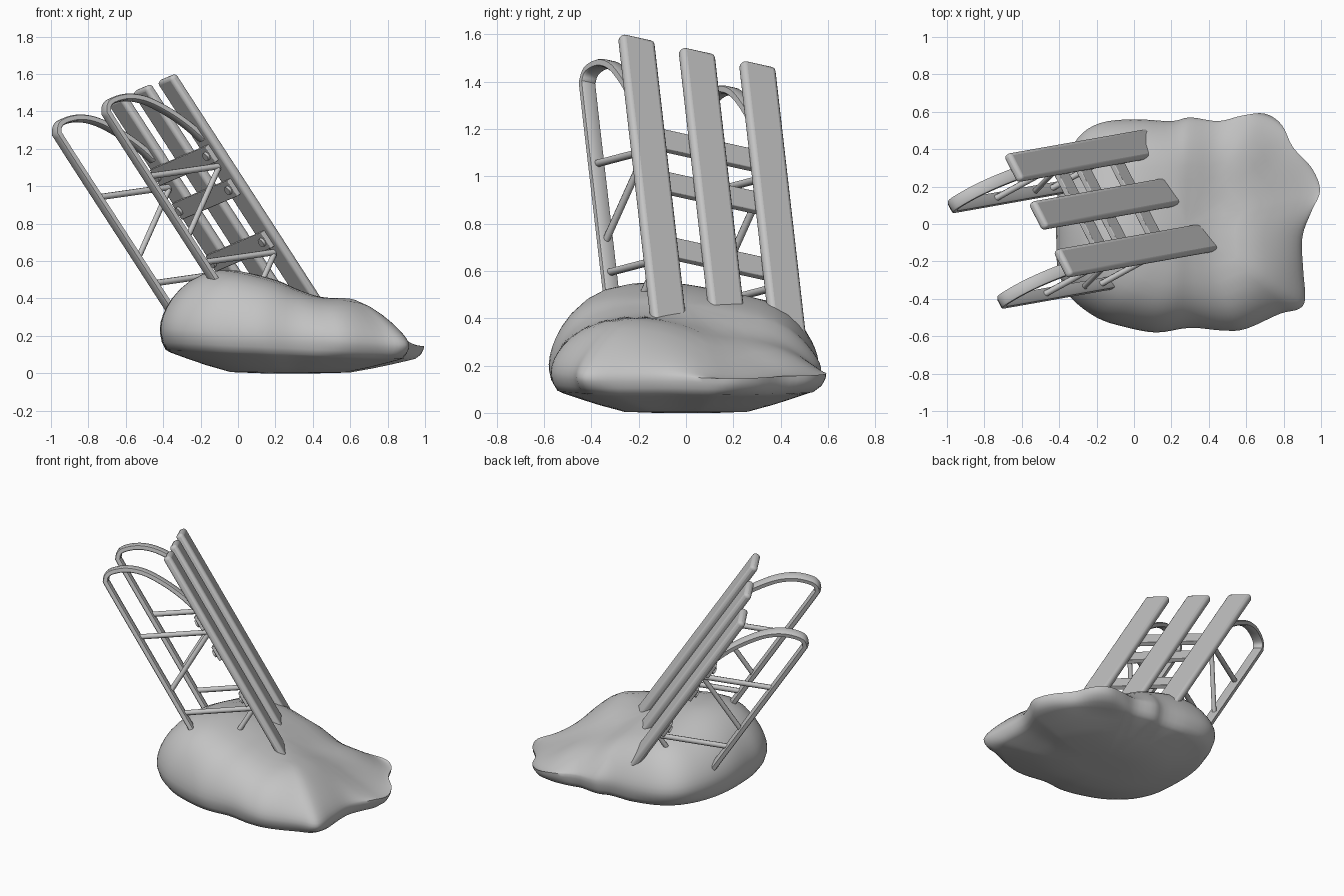
import bpy, bmesh, math
from mathutils import Vector, Matrix

cube = bpy.data.objects.get("Cube")
if cube:
    bpy.data.objects.remove(cube, do_unlink=True)

grey = bpy.data.materials.new("plain_grey")
grey.use_nodes = True
grey.diffuse_color = (0.55, 0.55, 0.55, 1)
grey.node_tree.nodes["Principled BSDF"].inputs["Base Color"].default_value = (0.55, 0.55, 0.55, 1)

# Tilted sled frame: local x runs down the slats, y across them, z out of the deck
down = Vector((0.541, 0.096, -0.836)).normalized()
out = down.cross(Vector((-0.45, 0.87, -0.19))).normalized()
across = out.cross(down)
FRAME = Matrix.Translation((-0.495, 0.057, 1.533)) @ Matrix((down, across, out)).transposed().to_4x4()
SPACING = 0.293


def finish(name, bm, matrix=FRAME, bevel=0.0, angle=30):
    bmesh.ops.recalc_face_normals(bm, faces=bm.faces)
    mesh = bpy.data.meshes.new(name)
    bm.to_mesh(mesh)
    bm.free()
    mesh.materials.append(grey)
    ob = bpy.data.objects.new(name, mesh)
    bpy.context.collection.objects.link(ob)
    ob.matrix_world = matrix
    if bevel:
        mod = ob.modifiers.new("Bevel", 'BEVEL')
        mod.width, mod.segments = bevel, 3
    bpy.ops.object.select_all(action='DESELECT')
    ob.select_set(True)
    bpy.context.view_layer.objects.active = ob
    bpy.ops.object.shade_smooth_by_angle(angle=math.radians(angle))
    return ob


def box(name, centre, size, bevel):
    bm = bmesh.new()
    bmesh.ops.create_cube(bm, size=1, matrix=Matrix.Translation(centre) @ Matrix.Diagonal((*size, 1)))
    return finish(name, bm, bevel=bevel)


def rod(name, a, b, radius, sides=8):
    a, b = Vector(a), Vector(b)
    turn = (b - a).to_track_quat('Z', 'Y').to_matrix().to_4x4()
    bm = bmesh.new()
    bmesh.ops.create_cone(bm, cap_ends=True, segments=sides, radius1=radius, radius2=radius,
                          depth=(b - a).length, matrix=Matrix.Translation((a + b) / 2) @ turn)
    return finish(name, bm, angle=50)


def smooth_path(points, steps, cyclic):
    """Catmull-Rom curve through 2D points."""
    pts = [Vector(p) for p in points]
    n = len(pts)
    get = (lambda i: pts[i % n]) if cyclic else (lambda i: pts[max(0, min(n - 1, i))])
    path = []
    for i in range(n if cyclic else n - 1):
        a, b, c, d = (get(i + k) for k in (-1, 0, 1, 2))
        for s in range(steps):
            t = s / steps
            path.append(0.5 * (2 * b + (c - a) * t + (2 * a - 5 * b + 4 * c - d) * t ** 2
                               + (3 * b - a - 3 * c + d) * t ** 3))
    return path if cyclic else path + [pts[-1]]


def bridge(bm, r1, r2):
    for i in range(len(r1)):
        j = (i + 1) % len(r1)
        bm.faces.new((r1[i], r1[j], r2[j], r2[i]))


# Curled runner: flat strip swept along a bent path
def runner(name, y, width=0.066, thick=0.034):
    bend = [(1.2, -0.45), (0.6, -0.45), (0.02, -0.45), (-0.05, -0.442), (-0.077, -0.395),
            (-0.045, -0.295), (0.03, -0.207), (0.15, -0.13), (0.27, -0.075), (0.38, -0.04)]
    path = smooth_path(bend, 5, False)
    bm = bmesh.new()
    rings = []
    for i, p in enumerate(path):
        t = (path[min(i + 1, len(path) - 1)] - path[max(i - 1, 0)]).normalized()
        side = Vector((-t.y, t.x)) * thick / 2
        rings.append([bm.verts.new((p.x + s * side.x, y + w * width / 2, p.y + s * side.y))
                      for s, w in ((1, .7), (.7, 1), (-.7, 1), (-1, .7), (-1, -.7), (-.7, -1), (.7, -1), (1, -.7))])
    for r1, r2 in zip(rings, rings[1:]):
        bridge(bm, r1, r2)
    bm.faces.new(rings[0])
    bm.faces.new(rings[-1])
    return finish(name, bm, angle=40)


# Deck slats
for name, k in (("right", -1), ("middle", 0), ("left", 1)):
    box(name + "_slat", (0.755, k * SPACING, -0.025), (1.52, 0.164, 0.05), 0.02)

# Crossbars with bolts under the deck
for i, x in enumerate((0.465, 0.682, 1.015)):
    box(f"crossbar_{i + 1}", (x, 0, -0.06), (0.1, 0.66, 0.03), 0.004)
    for side, k in (("right", -1), ("left", 1)):
        rod(f"{side}_bolt_{i + 1}", (x, k * SPACING, -0.06), (x, k * SPACING, -0.09), 0.024, 12)

# Runners with leaning posts and diagonal braces
for name, y in (("right", -SPACING), ("left", SPACING)):
    runner(name + "_runner", y)
    for part, x in (("upper", 0.365), ("lower", 0.915)):
        rod(f"{name}_{part}_post", (x, y, -0.45), (x + 0.19, y, -0.03), 0.017)
        rod(f"{name}_{part}_brace", (x + 0.19, y, -0.06), (x + 0.395, y, -0.45), 0.016)

# Snow mound: rings shrinking from a wavy outline towards the crown
OUTLINE = [(-.415, -.1), (-.415, .1), (-.375, .3), (-.3, .46), (-.18, .54), (0, .56), (.2, .55), (.3, .57),
           (.45, .55), (.58, .58), (.7, .59), (.79, .53), (.85, .41), (.95, .3), (.995, .18), (.95, .07),
           (.9, -.07), (.905, -.25), (.915, -.4), (.88, -.455), (.78, -.48), (.6, -.56), (.48, -.57),
           (.3, -.555), (.12, -.58), (-.05, -.55), (-.2, -.5), (-.34, -.39), (-.405, -.25)]
CREST = smooth_path([(-.45, .50), (-.3, .54), (-.15, .56), (0, .55), (.2, .50), (.32, .45), (.45, .41), (.6, .41),
                     (.75, .36), (1.05, .22)], 6, False)
MID = Vector((0.28, 0))


def ease(x, lo, hi):
    t = max(0, min(1, (x - lo) / (hi - lo)))
    return t * t * (3 - 2 * t)


def crest(x, y):
    for a, b in zip(CREST, CREST[1:]):
        if x <= b.x:
            z = a.y + (b.y - a.y) * (x - a.x) / (b.x - a.x)
            break
    z -= (0.9 if y > 0 else 0.5) * y ** 4 + 0.05 * ease(y, -0.1, 0.3)
    return z - 0.09 * ease(x, 0.25, 0.75) * ease(y, -0.3, 0.2)


def base_scale(p):
    """Share of the outline radius where the rounded underside ends."""
    d = p - MID
    oval = (abs(d.x / 0.64) ** 2.5 + abs(d.y / 0.53) ** 2.5) ** -0.4
    return min(0.92, oval)


bm = bmesh.new()
outline = smooth_path(OUTLINE, 4, True)
# Each level: share of its zone, either underside, flank or top
LEVELS = [("under", t) for t in (0.25, 0.5, 0.7, 0.85, 1)] + [("flank", t) for t in (0.3, 0.6, 0.85)]
LEVELS += [("top", s) for s in (1, .992, .975, .95, .91, .85, .77, .67, .55, .42, .28, .14)]
rings = []
for zone, t in LEVELS:
    ring = []
    for p in outline:
        base = base_scale(p)
        rim = 0.24 - 0.068 * (p.x + 0.4)
        edge = 0.11 - 0.03 * (p.x + 0.4)
        if zone == "under":
            s, z = base * t, edge * max(0, (t - 0.45) / 0.55) ** 1.2
        elif zone == "flank":
            s = base + (1 - base) * math.sin(t * math.pi / 2)
            z = edge + (rim - edge) * (1 - math.cos(t * math.pi / 2))
        else:
            s = t
            q = MID + (p - MID) * s
            z = rim + (crest(q.x, q.y) - rim) * (1 - s ** 5) ** 0.6
        q = MID + (p - MID) * s
        ring.append(bm.verts.new((q.x, q.y, z)))
    rings.append(ring)
for r1, r2 in zip(rings, rings[1:]):
    bridge(bm, r1, r2)
for ring, z in ((rings[0], 0), (rings[-1], crest(*MID))):
    tip = bm.verts.new((MID.x, MID.y, z))
    for i in range(len(ring)):
        bm.faces.new((ring[i], ring[(i + 1) % len(ring)], tip))
finish("snow_mound", bm, Matrix.Identity(4), angle=45)
